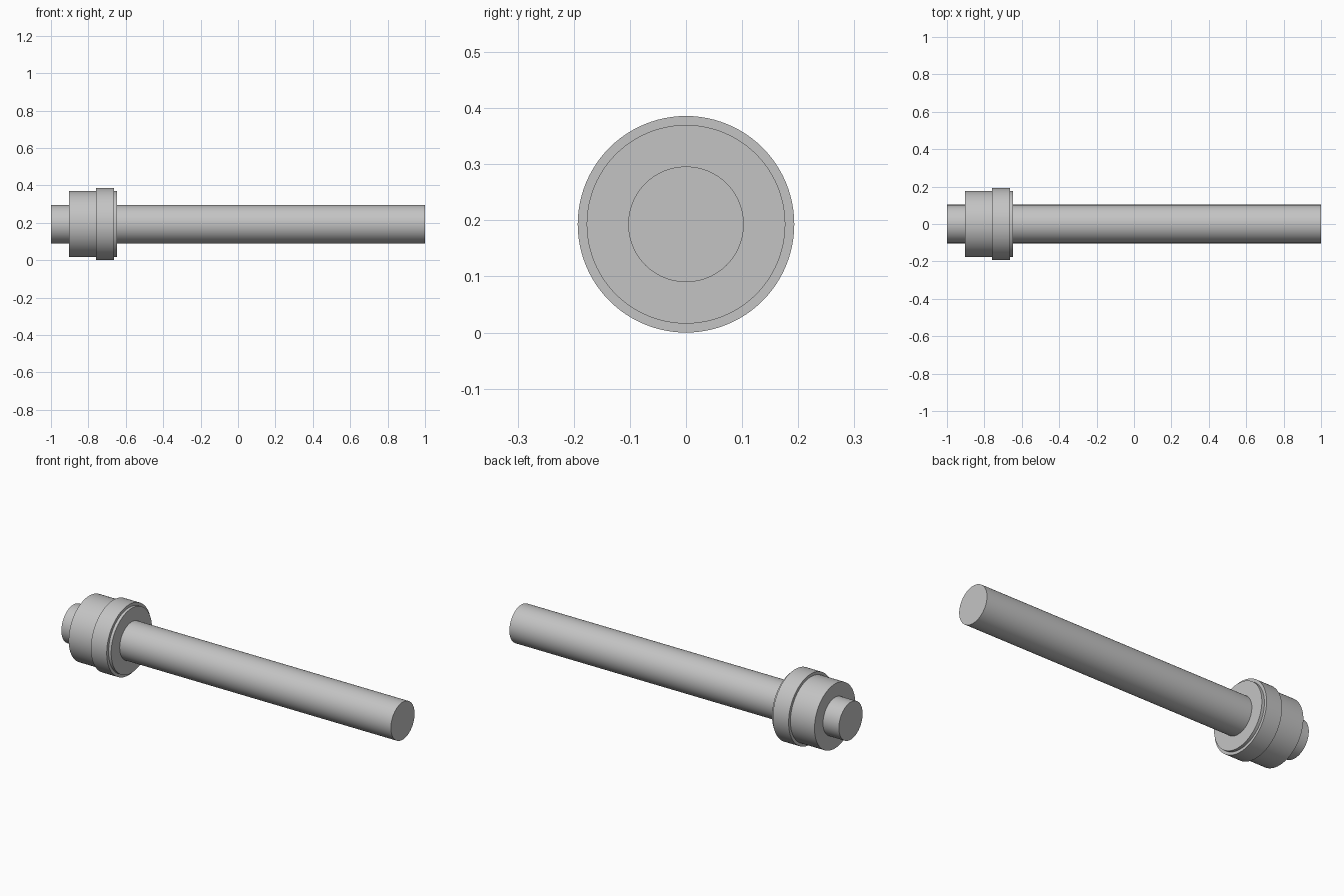
import bpy
import bmesh
from math import cos, sin, tau, radians

SIDES = 96
AXIS_Z = 0.193
ROD_R = 0.103
BODY_R = 0.177
FLANGE_R = 0.193

cube = bpy.data.objects.get("Cube")
if cube:
    bpy.data.objects.remove(cube, do_unlink=True)

# Single plain metal grey
grey = bpy.data.materials.new("plain_grey")
grey.use_nodes = True
colour = (0.55, 0.55, 0.55, 1)
grey.diffuse_color = colour
grey.node_tree.nodes["Principled BSDF"].inputs["Base Color"].default_value = colour


def turned_part(name, profile, capped=False):
    """Revolve (x, radius) points around the long axis."""
    bm = bmesh.new()
    rings = []
    for x, r in profile:
        rings.append([bm.verts.new((x, r * cos(tau * i / SIDES), r * sin(tau * i / SIDES)))
                      for i in range(SIDES)])
    for a, b in zip(rings, rings[1:]):
        for i in range(SIDES):
            j = (i + 1) % SIDES
            bm.faces.new((a[i], a[j], b[j], b[i]))
    if capped:
        bm.faces.new(rings[0])
        bm.faces.new(rings[-1])
    else:
        # Close the bore so the ring is a solid
        for i in range(SIDES):
            j = (i + 1) % SIDES
            bm.faces.new((rings[-1][i], rings[-1][j], rings[0][j], rings[0][i]))
    bmesh.ops.recalc_face_normals(bm, faces=bm.faces)
    mesh = bpy.data.meshes.new(name)
    bm.to_mesh(mesh)
    bm.free()
    mesh.materials.append(grey)
    obj = bpy.data.objects.new(name, mesh)
    obj.location.z = AXIS_Z
    bpy.context.collection.objects.link(obj)
    bpy.ops.object.select_all(action="DESELECT")
    obj.select_set(True)
    bpy.context.view_layer.objects.active = obj
    bpy.ops.object.shade_smooth_by_angle(angle=radians(30))
    return obj


# Long rod running the full length
turned_part("rod", [(-1, ROD_R), (1, ROD_R)], capped=True)

# Stepped collar: body, raised flange, thin shoulder
turned_part("collar", [
    (-0.904, ROD_R), (-0.904, BODY_R),
    (-0.758, BODY_R), (-0.758, FLANGE_R),
    (-0.662, FLANGE_R), (-0.662, BODY_R),
    (-0.646, BODY_R), (-0.646, ROD_R),
])
